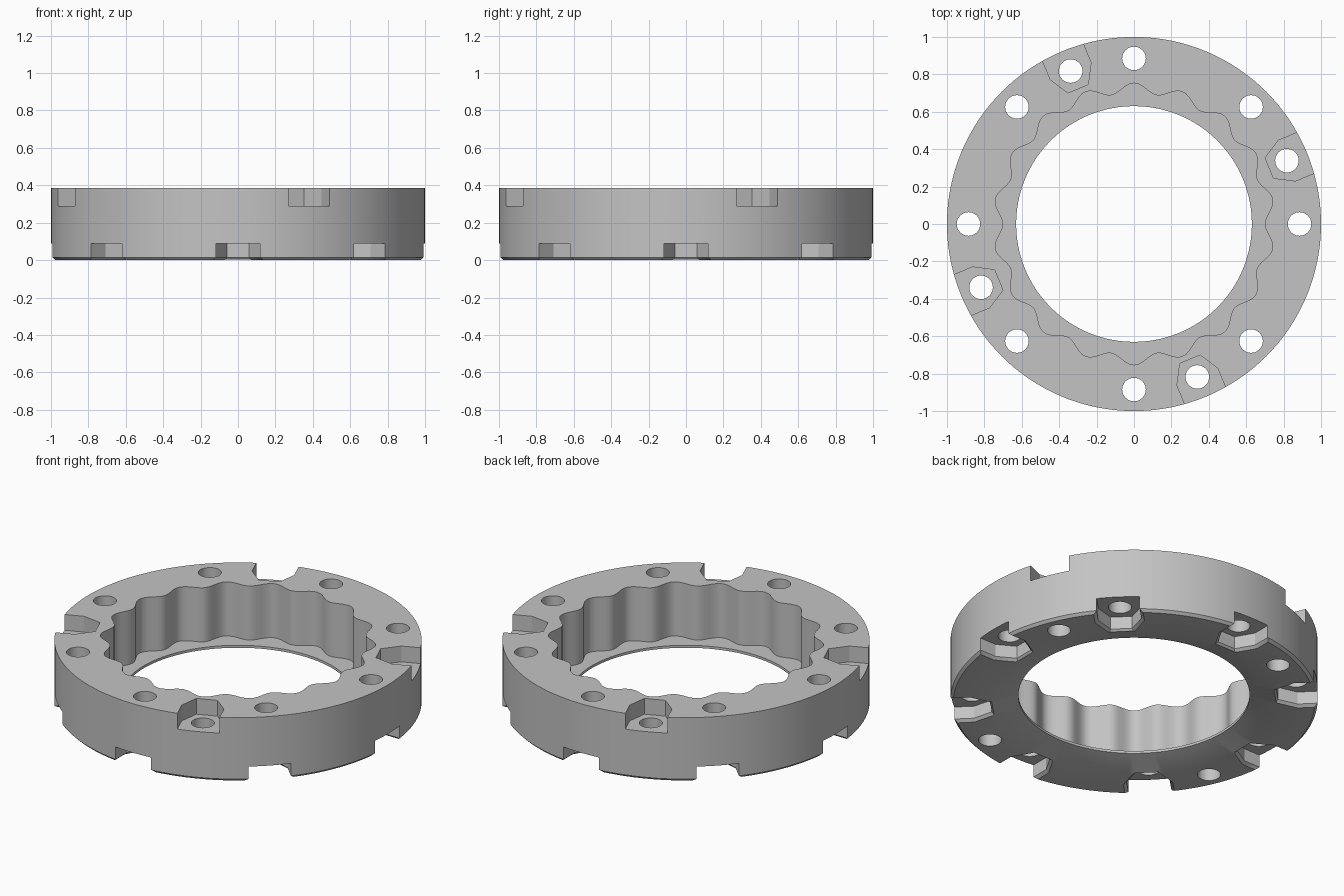
import bpy, bmesh, math
from mathutils import Matrix, Vector

if "Cube" in bpy.data.objects:
    bpy.data.objects.remove(bpy.data.objects["Cube"], do_unlink=True)

HEIGHT = 0.385
BOLT_RADIUS = 0.885
SEGMENTS = 216

grey = bpy.data.materials.new("plain_grey")
grey.use_nodes = True
colour = (0.55, 0.55, 0.55, 1)
grey.diffuse_color = colour
grey.node_tree.nodes["Principled BSDF"].inputs["Base Color"].default_value = colour


def make_object(name, bm):
    bmesh.ops.recalc_face_normals(bm, faces=bm.faces)
    mesh = bpy.data.meshes.new(name)
    bm.to_mesh(mesh)
    bm.free()
    obj = bpy.data.objects.new(name, mesh)
    bpy.context.collection.objects.link(obj)
    obj.data.materials.append(grey)
    return obj


def bridge(bm, lower, upper):
    n = len(lower)
    for i in range(n):
        j = (i + 1) % n
        bm.faces.new((lower[i], lower[j], upper[j], upper[i]))


def wavy(angle):
    # Eighteen soft lobes around the inner wall
    return 0.726 + 0.027 * math.cos(18 * (angle - math.pi / 2))


# Ring body: closed profile swept around z, with a lobed pocket and thin lip
profile = [(0.985, 0), (1, 0.015), (1, HEIGHT), (wavy, HEIGHT),
           (wavy, 0.06), (0.63, 0.06), (0.63, 0.045), (0.785, 0)]
bm = bmesh.new()
rings = []
for radius, z in profile:
    ring = []
    for i in range(SEGMENTS):
        a = 2 * math.pi * i / SEGMENTS
        r = radius(a) if callable(radius) else radius
        ring.append(bm.verts.new((r * math.cos(a), r * math.sin(a), z)))
    rings.append(ring)
for k, ring in enumerate(rings):
    bridge(bm, ring, rings[(k + 1) % len(rings)])
body = make_object("ring_body", bm)


def add_prism(bm, layers, degrees):
    # Hexagonal nut slot, open towards the rim; layers are (z, outward offset)
    turn = Matrix.Rotation(math.radians(degrees), 3, "Z")
    loops = []
    for z, offset in layers:
        flat = 0.102 + offset
        side = flat / math.sqrt(3)
        half = [(-flat, side), (0, 2 * side), (0.25, 2 * side)]
        outline = half + [(u, -t) for u, t in reversed(half)]
        loops.append([bm.verts.new(turn @ Vector((BOLT_RADIUS + u, t, z)))
                      for u, t in outline])
    for lower, upper in zip(loops, loops[1:]):
        bridge(bm, lower, upper)
    bm.faces.new(loops[0])
    bm.faces.new(loops[-1])


def cut(name, bm):
    cutter = make_object(name, bm)
    cutter.hide_render = True
    mod = body.modifiers.new(name, "BOOLEAN")
    mod.operation = "DIFFERENCE"
    mod.solver = "EXACT"
    mod.object = cutter
    bpy.context.view_layer.objects.active = body
    bpy.ops.object.modifier_apply(modifier=name)
    bpy.data.objects.remove(cutter, do_unlink=True)


upper_angles = [22.5 + 90 * i for i in range(4)]
lower_angles = [45 * i for i in range(8)]

# Nut slots: four in the top, eight chamfered ones in the underside
bm = bmesh.new()
for angle in upper_angles:
    add_prism(bm, [(0.29, 0), (0.45, 0)], angle)
for angle in lower_angles:
    add_prism(bm, [(-0.015, 0.03), (0.015, 0), (0.09, 0)], angle)
cut("nut_slots", bm)

# Bolt holes through every slot
bm = bmesh.new()
for angle in upper_angles + lower_angles:
    a = math.radians(angle)
    spot = Matrix.Translation((BOLT_RADIUS * math.cos(a),
                               BOLT_RADIUS * math.sin(a), 0.2))
    bmesh.ops.create_cone(bm, cap_ends=True, segments=32, radius1=0.063,
                          radius2=0.063, depth=0.8, matrix=spot)
cut("bolt_holes", bm)

# Smooth curved walls, crisp edges
bpy.ops.object.select_all(action="DESELECT")
body.select_set(True)
bpy.context.view_layer.objects.active = body
bpy.ops.object.shade_smooth_by_angle(angle=math.radians(25))
